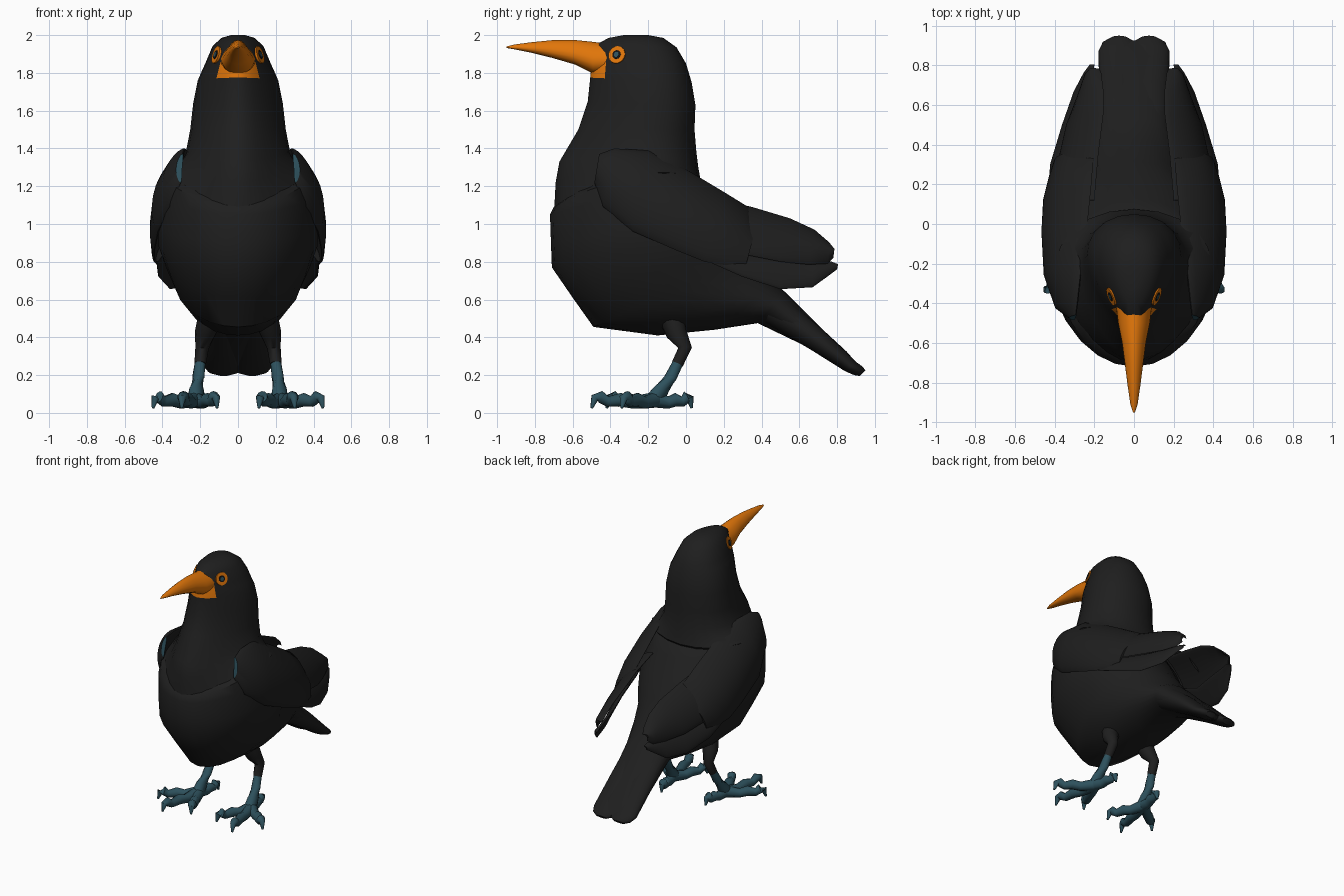
import bpy, bmesh, math
from mathutils import Vector
from mathutils.bvhtree import BVHTree


def material(name, rgb):
    m = bpy.data.materials.new(name)
    m.diffuse_color = (*rgb, 1)
    return m


BLACK = material("black plumage", (0.0135, 0.0135, 0.0135))
ORANGE = material("orange beak", (0.75, 0.18, 0.003))
TEAL = material("dark teal skin", (0.027, 0.083, 0.110))
PUPIL = material("pupil black", (0.006, 0.006, 0.007))


def mesh_from_rings(name, rings, mats, angle=40):
    """Skin a list of equal-sized rings, capped at both ends."""
    bm = bmesh.new()
    vs = [[bm.verts.new(p) for p in r] for r in rings]
    n = len(rings[0])
    for a, b in zip(vs, vs[1:]):
        for i in range(n):
            j = (i + 1) % n
            bm.faces.new((a[i], a[j], b[j], b[i]))
    bm.faces.new(vs[0])
    bm.faces.new(vs[-1][::-1])
    bmesh.ops.recalc_face_normals(bm, faces=bm.faces)
    me = bpy.data.meshes.new(name)
    bm.to_mesh(me)
    bm.free()
    for m in mats:
        me.materials.append(m)
    ob = bpy.data.objects.new(name, me)
    bpy.context.collection.objects.link(ob)
    bpy.ops.object.select_all(action='DESELECT')
    ob.select_set(True)
    bpy.context.view_layer.objects.active = ob
    bpy.ops.object.shade_smooth_by_angle(angle=math.radians(angle))
    return ob


def loft(name, stations, mats, side=1, bow=0, n=24, angle=40, egg=0):
    """Stations: edge point A, edge point B, half thickness, optional (bow factor, side lift)."""
    rings = []
    for a, b, w, *extra in stations:
        bow_k, lift = extra[0] if extra else (1, 0)
        a = Vector((a[0] * side, a[1], a[2]))
        b = Vector((b[0] * side, b[1], b[2]))
        d = (a - b) / 2
        out = Vector((side, 0, 0))
        out = (out - out.project(d)).normalized()
        ring = []
        for i in range(n):
            t = 2 * math.pi * i / n
            s, c = math.sin(t), math.cos(t)
            p = (a + b) / 2 + d * c + out * (w * s * (1 - egg * c) + bow * bow_k * s * s)
            ring.append(p + Vector((0, 0, lift * s * s)))
        rings.append(ring)
    return mesh_from_rings(name, rings, mats, angle)


def central(rows):
    return [((0, ay, az), (0, by, bz), w, (1, lift[0] if lift else 0))
            for ay, az, by, bz, w, *lift in rows]


def tube(name, pts, radii, mats, n=10):
    pts = [Vector(p) for p in pts]
    rings = []
    for i, p in enumerate(pts):
        t = (pts[min(i + 1, len(pts) - 1)] - pts[max(i - 1, 0)]).normalized()
        u = t.cross(Vector((0.3, 0.2, 1) if abs(t.z) < 0.8 else (1, 0, 0))).normalized()
        v = t.cross(u)
        rings.append([p + (u * math.cos(k * 2 * math.pi / n) + v * math.sin(k * 2 * math.pi / n)) * radii[i]
                      for k in range(n)])
    return mesh_from_rings(name, rings, mats, 60)


# head, neck and throat: front y,z / back y,z / half width / side lift
head = loft("head_and_neck", central([
    (-0.33, 2.00, -0.20, 2.00, 0.035),
    (-0.41, 1.985, -0.12, 1.985, 0.085),
    (-0.475, 1.95, -0.05, 1.935, 0.13),
    (-0.495, 1.86, 0.0, 1.85, 0.165),
    (-0.503, 1.82, 0.015, 1.80, 0.185),
    (-0.507, 1.775, 0.03, 1.75, 0.205),
    (-0.52, 1.65, 0.05, 1.63, 0.228),
    (-0.57, 1.50, 0.045, 1.50, 0.243),
    (-0.67, 1.33, 0.055, 1.38, 0.265, .02),
    (-0.69, 1.22, 0.065, 1.30, 0.31, .05),
    (-0.697, 1.09, 0.075, 1.245, 0.375, .09),
    (-0.66, 1.06, 0.04, 1.2, 0.34, .09)]), [BLACK, ORANGE], egg=0.3)
for p in head.data.polygons:      # orange corners of the mouth
    c = p.center
    if c.y < -0.43 and 1.775 < c.z < 1.86 and abs(c.x) < (0.12 if c.z < 1.815 else 0.09):
        p.material_index = 1

# breast, belly and rump, tapering into the tail
loft("body", central([
    (-0.65, 1.13, 0.04, 1.24, 0.31, .09),
    (-0.70, 1.09, 0.08, 1.22, 0.378, .08),
    (-0.72, 1.05, 0.13, 1.16, 0.40, .04),
    (-0.715, 0.90, 0.20, 1.07, 0.42),
    (-0.71, 0.77, 0.26, 0.99, 0.42),
    (-0.60, 0.61, 0.32, 0.90, 0.375),
    (-0.49, 0.455, 0.36, 0.84, 0.325),
    (-0.15, 0.41, 0.43, 0.75, 0.27),
    (0.15, 0.44, 0.48, 0.68, 0.225),
    (0.38, 0.475, 0.53, 0.635, 0.18),
    (0.65, 0.345, 0.72, 0.445, 0.165),
    (0.80, 0.26, 0.85, 0.325, 0.165),
    (0.89, 0.21, 0.925, 0.24, 0.13)]), [BLACK], egg=0.1)

# beak
loft("beak", central([
    (-0.42, 1.955, -0.40, 1.80, 0.09),
    (-0.50, 1.965, -0.49, 1.795, 0.08),
    (-0.60, 1.975, -0.59, 1.845, 0.060),
    (-0.71, 1.973, -0.71, 1.880, 0.045),
    (-0.82, 1.962, -0.82, 1.907, 0.031),
    (-0.91, 1.950, -0.91, 1.925, 0.018),
    (-0.95, 1.940, -0.95, 1.932, 0.005)]), [ORANGE], n=16, egg=0.25)

head_tree = BVHTree.FromPolygons([v.co for v in head.data.vertices],
                                 [p.vertices[:] for p in head.data.polygons])

COVERTS = [
    ((.295, -.46, 1.37), (.305, -.485, 1.22), .016, (.15, 0)),
    ((.285, -.38, 1.40), (.36, -.44, 1.09), .035, (.5, 0)),
    ((.265, -.20, 1.39), (.425, -.28, .96), .035, (.8, 0)),
    ((.235, 0, 1.29), (.445, -.05, .86), .03),
    ((.215, .20, 1.17), (.445, .10, .80), .025),
    ((.205, .33, 1.09), (.425, .22, .78), .018, (.8, 0)),
    ((.230, .37, .98), (.40, .32, .79), .010, (.6, 0))]
UPPER = [
    ((.20, .12, 1.14), (.40, .10, .93), .02),
    ((.18, .35, 1.09), (.385, .30, .84), .02),
    ((.155, .55, 1.03), (.34, .50, .80), .018),
    ((.155, .68, .97), (.28, .65, .785), .016),
    ((.165, .76, .90), (.24, .75, .79), .014),
    ((.175, .785, .86), (.21, .78, .82), .008)]
LOWER = [
    ((.34, .10, .95), (.43, .12, .80), .018),
    ((.33, .30, .86), (.42, .30, .72), .018),
    ((.27, .50, .83), (.36, .50, .655), .016),
    ((.23, .67, .81), (.30, .67, .665), .014),
    ((.205, .77, .80), (.25, .76, .73), .012),
    ((.20, .805, .785), (.22, .80, .76), .006)]
TAIL = [
    ((.080, .48, .65), (.080, .42, .475), .09),
    ((.075, .72, .445), (.075, .66, .335), .10),
    ((.075, .90, .27), (.075, .84, .222), .105),
    ((.075, .935, .245), (.075, .89, .20), .085),
    ((.075, .95, .225), (.075, .92, .195), .045)]

for side, tag in ((1, "left"), (-1, "right")):
    # folded wing: coverts over two feather groups, teal leading edge
    wing = loft(tag + "_wing_coverts", COVERTS, [BLACK, TEAL], side, 0.075)
    for p in wing.data.polygons:
        if len(p.vertices) > 4 and p.center.y < 0:
            p.material_index = 1
    loft(tag + "_upper_flight_feathers", UPPER, [BLACK], side, 0.03)
    loft(tag + "_lower_flight_feathers", LOWER, [BLACK], side, 0.01)
    loft(tag + "_tail_feather", TAIL, [BLACK], side)

    # eye: orange ring, pupil and glint as thin discs on the head surface
    hit, nor, _, _ = head_tree.ray_cast(Vector((side, -0.365, 1.895)), Vector((-side, 0, 0)))
    for part, r, lift, mat in (("eye_ring", .047, .007, ORANGE), ("pupil", .024, .009, PUPIL),
                               ("eye_glint", .014, .011, TEAL)):
        tube(f"{tag}_{part}", [hit - nor * .02, hit + nor * lift], [r, r], [mat], 20)

    # leg: feathered thigh, bare shank
    def m(x, y, z):
        return (x * side, y, z)
    tube(tag + "_thigh", [m(.14, -.08, .52), m(.175, -.05, .42), m(.19, -.005, .345), m(.20, -.045, .26)],
         [.07, .055, .036, .031], [BLACK], 12)
    tube(tag + "_shank", [m(.20, -.04, .27), m(.21, -.08, .19), m(.22, -.13, .12), m(.225, -.18, .06)],
         [.028, .032, .040, .044], [TEAL], 12)

    # toes with knuckle and hooked claw
    foot = Vector(m(.225, -.16, .065))
    for toe, end in (("outer", m(.45, -.34, .025)), ("middle", m(.30, -.50, .025)),
                     ("inner", m(.11, -.42, .025)), ("back", m(.19, .03, .035))):
        d = Vector(end) - foot
        low = -foot.z
        pts = [foot + Vector((d.x * f, d.y * f, low + z)) for f, z in
               ((0, .07), (.35, .055), (.55, .07), (.75, .06), (.86, .085), (.95, .08), (1.0, .025))]
        tube(f"{tag}_{toe}_toe", pts, [.042, .033, .036, .028, .032, .022, .007], [TEAL])
